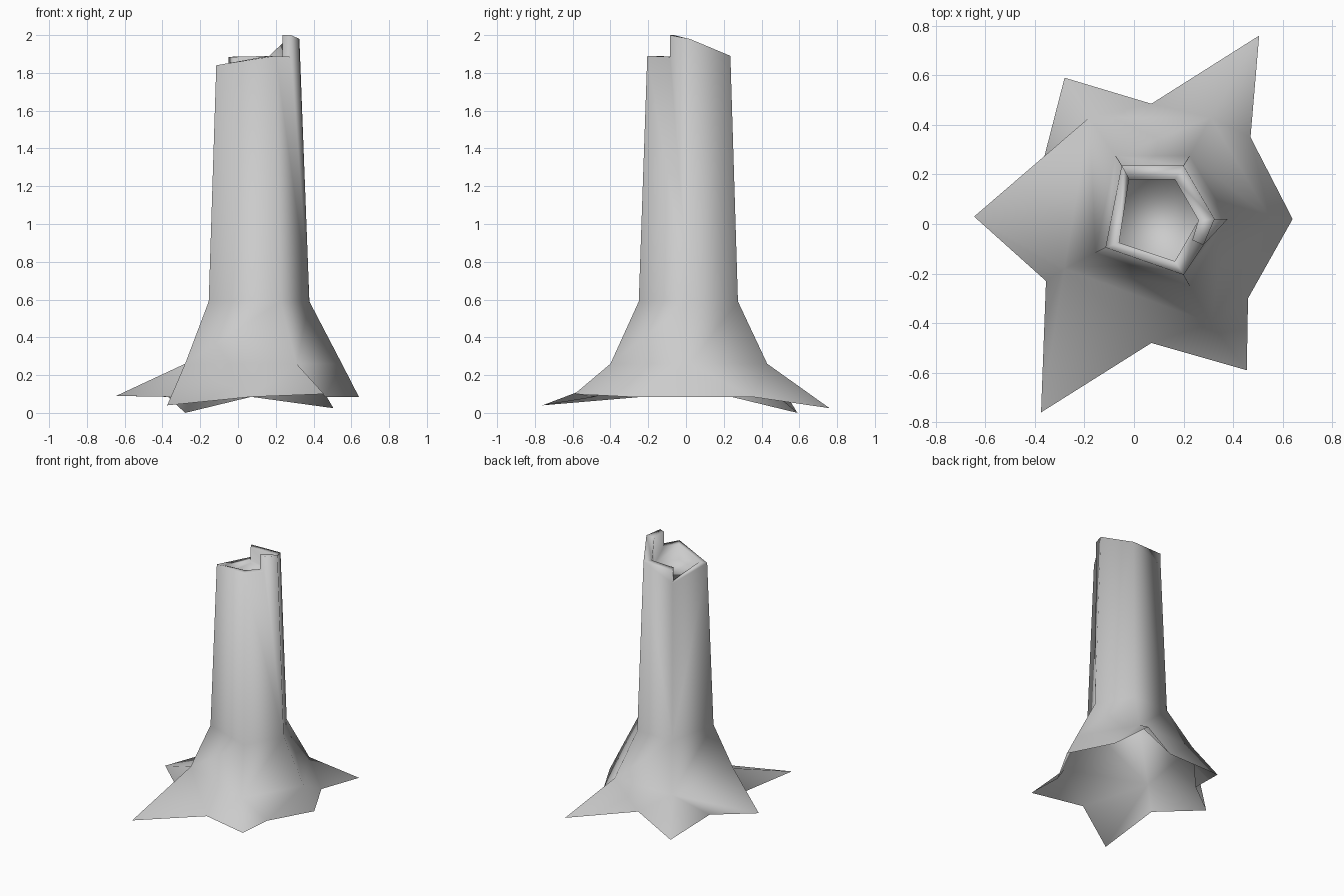
import bpy, bmesh

cube = bpy.data.objects.get("Cube")
if cube:
    bpy.data.objects.remove(cube, do_unlink=True)

bark = bpy.data.materials.new("grey bark")
bark.use_nodes = True
colour = (0.6, 0.6, 0.6, 1)
bark.diffuse_color = colour
bark.node_tree.nodes["Principled BSDF"].inputs["Base Color"].default_value = colour

bm = bmesh.new()


def ring(points, z=None):
    return [bm.verts.new(p if z is None else (*p, z)) for p in points]


def face(*verts):
    bm.faces.new(verts)


# Root tips and the valleys between them; the underside stays open
tips = ring([(.64, .02, .085), (.505, .76, .025), (-.28, .59, 0),
             (-.645, .03, .09), (-.375, -.76, .04), (.455, -.59, .1)])
valleys = ring([(.47, .35), (.07, .485), (-.37, .24),
                (-.355, -.23), (.07, -.48), (.46, -.3)], .085)

# Five-sided knee ring and trunk foot, anticlockwise from the right
knees = ring([(.55, .02), (.31, .43), (-.18, .43),
              (-.28, -.18), (.31, -.4)], .26)
foot = ring([(.378, .02), (.225, .275), (-.075, .275),
             (-.155, -.115), (.225, -.25)], .59)
for i in range(5):
    j = (i + 1) % 5
    face(knees[i], knees[j], foot[j], foot[i])

# Roots: the left one grows from a flat side, the others from a corner
root_knees = [(0, 0), (1, 1), (2, 2), (2, 3), (3, 3), (4, 4)]
for i, (a, b) in enumerate(root_knees):
    n = root_knees[(i + 1) % 6][0]
    face(valleys[i - 1], tips[i], knees[a])
    face(tips[i], valleys[i], knees[b])
    if a != b:
        face(tips[i], knees[b], knees[a])
    if n != b:
        face(valleys[i], knees[n], knees[b])

# Broken rim with two vertical steps
heights = [1.98, 1.89, 1.885, 1.79, 1.84, 1.89, 1.885, 2]
outer_xy = [(.325, .02), (.2, .235), (-.05, .235), (-.05, .235),
            (-.115, -.095), (.2, -.205), (.28, -.085), (.28, -.085)]
inner_xy = [(.26, .015), (.165, .18), (-.02, .18), (-.02, .18),
            (-.06, -.075), (.165, -.15), (.235, -.065), (.235, -.065)]
outer = ring([(*p, z) for p, z in zip(outer_xy, heights)])
inner = ring([(*p, z) for p, z in zip(inner_xy, heights)])
floor = ring([inner_xy[i] for i in (0, 1, 2, 4, 5)], 1.77)
for i in range(8):
    j = (i + 1) % 8
    face(outer[i], outer[j], inner[j], inner[i])

# Trunk sides outside and shallow hollow inside
spans = [(0, 1), (1, 2, 3), (3, 4), (4, 5), (5, 6, 7, 0)]
for i, span in enumerate(spans):
    j = (i + 1) % 5
    face(foot[i], foot[j], *[outer[k] for k in reversed(span)])
    face(floor[j], floor[i], *[inner[k] for k in span])
face(*floor)

bmesh.ops.recalc_face_normals(bm, faces=bm.faces)
mesh = bpy.data.meshes.new("tree_stump")
bm.to_mesh(mesh)
bm.free()
mesh.materials.append(bark)
stump = bpy.data.objects.new("tree_stump", mesh)
bpy.context.collection.objects.link(stump)

# Soft shading all over
for polygon in mesh.polygons:
    polygon.use_smooth = True
